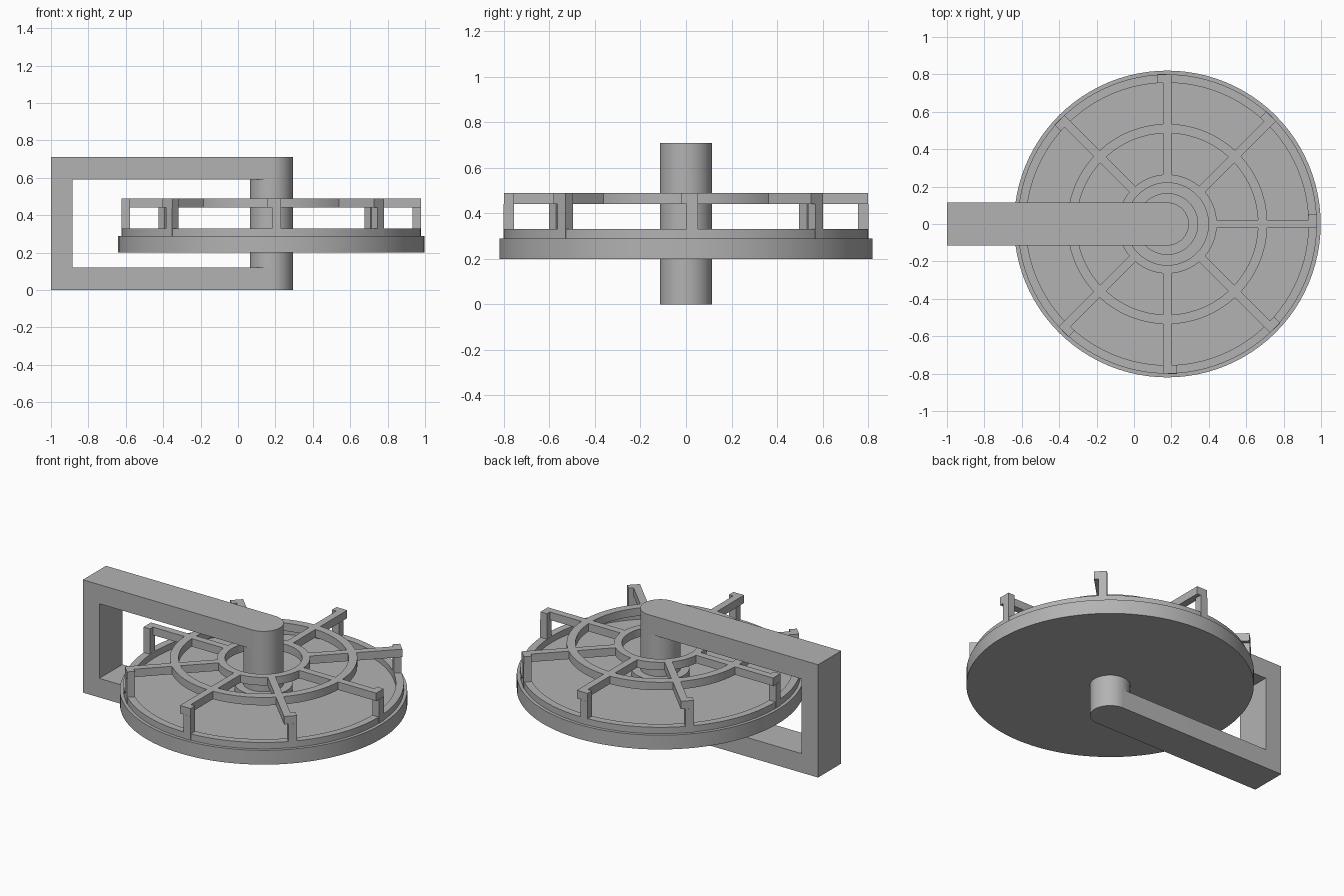
import bpy, bmesh, math
from mathutils import Matrix, Vector

if "Cube" in bpy.data.objects:
    bpy.data.objects.remove(bpy.data.objects["Cube"], do_unlink=True)

grey = bpy.data.materials.new("plain grey")
grey.use_nodes = True
COLOUR = (0.45, 0.45, 0.45, 1)
grey.diffuse_color = COLOUR
grey.node_tree.nodes["Principled BSDF"].inputs["Base Color"].default_value = COLOUR

AXIS = 0.178      # x of the wheel axis
HALF = 0.115      # half width of the bracket and radius of the post
SEGMENTS = 96


def finish(name, bm):
    bmesh.ops.recalc_face_normals(bm, faces=bm.faces[:])
    mesh = bpy.data.meshes.new(name)
    bm.to_mesh(mesh)
    bm.free()
    mesh.materials.append(grey)
    obj = bpy.data.objects.new(name, mesh)
    bpy.context.collection.objects.link(obj)
    return obj


def prism(name, outline, z0, z1):
    """Extrude a flat outline from z0 up to z1."""
    bm = bmesh.new()
    face = bm.faces.new([bm.verts.new((x, y, z0)) for x, y in outline])
    top = bmesh.ops.extrude_face_region(bm, geom=[face])["geom"]
    verts = [v for v in top if isinstance(v, bmesh.types.BMVert)]
    bmesh.ops.translate(bm, verts=verts, vec=(0, 0, z1 - z0))
    return finish(name, bm)


def box(name, x0, x1, y0, y1, z0, z1):
    return prism(name, [(x0, y0), (x1, y0), (x1, y1), (x0, y1)], z0, z1)


def arc(radius, start, end, steps):
    angles = [start + (end - start) * i / steps for i in range(steps + 1)]
    return [(AXIS + radius * math.cos(a), radius * math.sin(a)) for a in angles]


def disc(name, radius, z0, z1):
    return prism(name, arc(radius, 0, math.tau, SEGMENTS)[:-1], z0, z1)


def ring(name, inner, outer, z0, z1):
    """Spin a rectangular section around the wheel axis."""
    bm = bmesh.new()
    loops = []
    for r, z in ((inner, z0), (outer, z0), (outer, z1), (inner, z1)):
        points = arc(r, 0, math.tau, SEGMENTS)[:-1]
        loops.append([bm.verts.new((x, y, z)) for x, y in points])
    for k in range(4):
        a, b = loops[k], loops[(k + 1) % 4]
        for i in range(SEGMENTS):
            j = (i + 1) % SEGMENTS
            bm.faces.new((a[i], a[j], b[j], b[i]))
    return finish(name, bm)


def turn(obj, angle):
    """Rotate the mesh about the wheel axis."""
    pivot = Matrix.Translation(Vector((AXIS, 0, 0)))
    obj.data.transform(pivot @ Matrix.Rotation(angle, 4, "Z") @ pivot.inverted())
    return obj


def fuse(base, parts):
    """Union the parts into the base and smooth its round walls."""
    bpy.context.view_layer.objects.active = base
    for part in parts:
        mod = base.modifiers.new("union", "BOOLEAN")
        mod.operation, mod.solver, mod.object = "UNION", "EXACT", part
        bpy.ops.object.modifier_apply(modifier=mod.name)
        bpy.data.objects.remove(part, do_unlink=True)
    smooth(base)


def smooth(obj):
    bpy.ops.object.select_all(action="DESELECT")
    obj.select_set(True)
    bpy.context.view_layer.objects.active = obj
    bpy.ops.object.shade_smooth_by_angle(angle=math.radians(30))


# Bracket: two round-ended arms and an upright
arm = [(-1, -HALF)] + arc(HALF, -math.pi / 2, math.pi / 2, SEGMENTS // 2) + [(-1, HALF)]
bracket = prism("bracket", arm, 0, 0.12)
fuse(bracket, [prism("top_arm", arm, 0.59, 0.71),
               box("upright", -1, -0.885, -HALF, HALF, 0.06, 0.65)])

# Post through the wheel
smooth(disc("post", HALF, 0.12, 0.59))

# Solid wheel with a raised rim and hub
smooth(disc("wheel_disc", 0.82, 0.2, 0.29))
smooth(ring("wheel_rim", 0.755, 0.8, 0.29, 0.33))
smooth(ring("wheel_hub", HALF, 0.165, 0.29, 0.33))

# Cage: two rings joined by eight spokes with offset end tabs
cage = ring("spoked_cage", 0.22, 0.265, 0.44, 0.49)
cage_parts = [ring("outer_ring", 0.485, 0.535, 0.44, 0.49)]
for i in range(8):
    angle = i * math.tau / 8
    spoke = box("spoke", AXIS + 0.245, AXIS + 0.8, -0.0225, 0.0225, 0.44, 0.49)
    tab = box("tab", AXIS + 0.755, AXIS + 0.8, -0.0225, 0.052, 0.44, 0.49)
    cage_parts += [turn(spoke, angle), turn(tab, angle)]
    # Leg down to the wheel disc
    leg = box(f"cage_leg_{i + 1}", AXIS + 0.755, AXIS + 0.801, 0.003, 0.052, 0.29, 0.44)
    turn(leg, angle)
fuse(cage, cage_parts)
